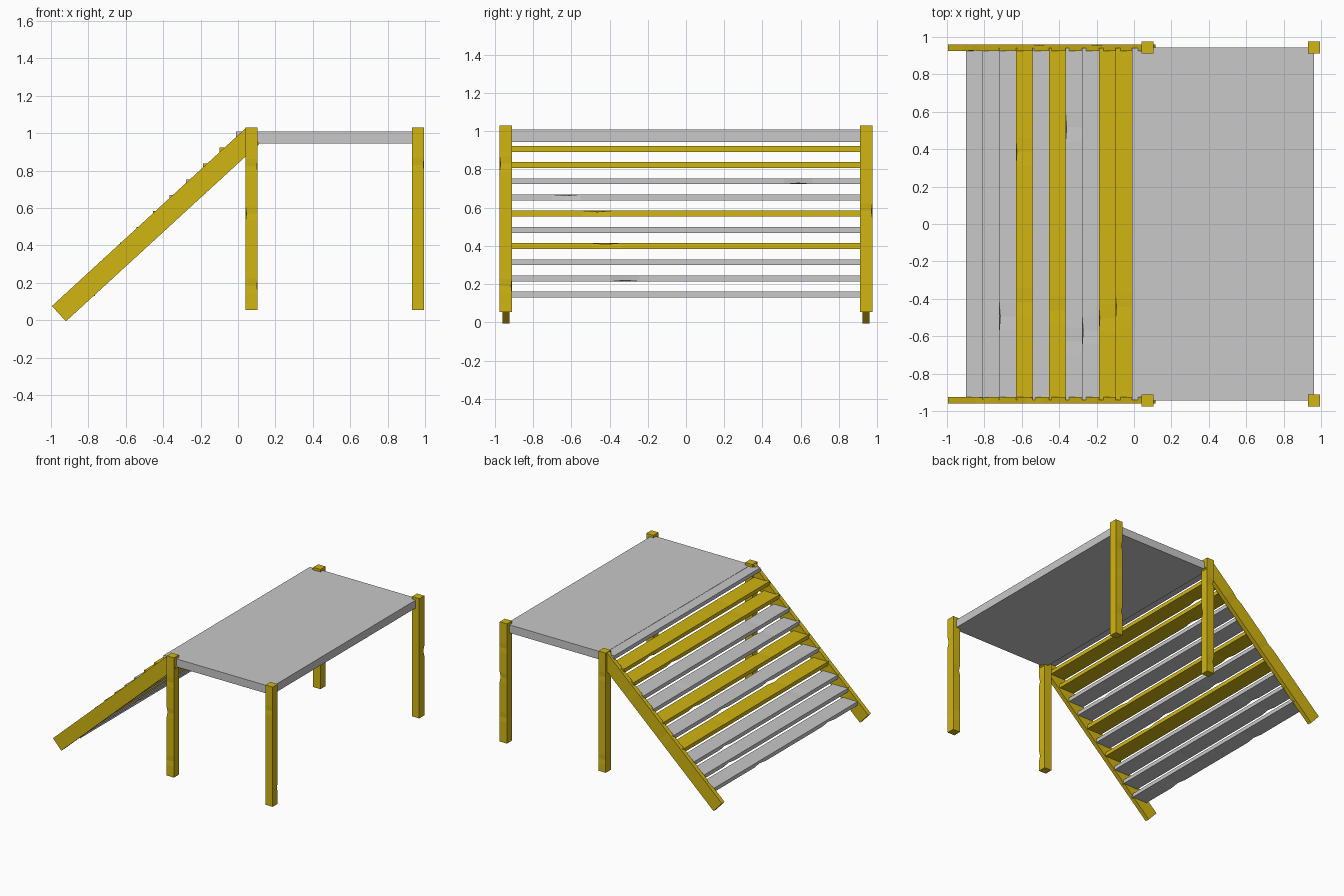
import bpy, bmesh, math, random
from mathutils import Vector, Matrix

if "Cube" in bpy.data.objects:
    bpy.data.objects.remove(bpy.data.objects["Cube"])

random.seed(4)


def material(name, col):
    m = bpy.data.materials.new(name)
    m.diffuse_color = (*col, 1)
    m.use_nodes = True
    m.node_tree.nodes["Principled BSDF"].inputs["Base Color"].default_value = m.diffuse_color
    return m


YELLOW = material("yellow paint", (0.64, 0.46, 0.006))
GREY = material("grey paint", (0.58, 0.58, 0.58))


def beam(name, length, width, height, mat, matrix, nicks=0, depth=0.008):
    """Box along local X, with a few worn nicks chipped into its long edges."""
    bm = bmesh.new()
    stations = [-length / 2, length / 2]
    chips = {}
    for k in range(nicks):
        # each nick gets its own slot along the beam so none overlap
        c = length * ((k + random.uniform(0.3, 0.7)) / nicks - 0.5)
        h = length * 0.04
        stations += [c - h, c, c + h]
        chips[c] = random.randrange(4)
    rings = []
    for x in sorted(stations):
        ring = []
        for i, (sy, sz) in enumerate(((-1, -1), (1, -1), (1, 1), (-1, 1))):
            d = depth if chips.get(x) == i else 0
            ring.append(bm.verts.new((x, sy * (width / 2 - d), sz * (height / 2 - d))))
        rings.append(ring)
    for a, b in zip(rings, rings[1:]):
        for i in range(4):
            j = (i + 1) % 4
            bm.faces.new((a[i], a[j], b[j], b[i]))
    bm.faces.new(rings[0])
    bm.faces.new(rings[-1])
    bmesh.ops.recalc_face_normals(bm, faces=bm.faces)
    me = bpy.data.meshes.new(name)
    bm.to_mesh(me)
    bm.free()
    me.materials.append(mat)
    ob = bpy.data.objects.new(name, me)
    ob.matrix_world = matrix
    bpy.context.collection.objects.link(ob)
    return ob


# Four upright posts
upright = Matrix.Rotation(math.radians(-90), 4, 'Y')
for x, where in ((0.073, "stair"), (0.963, "far")):
    for y, side in ((-0.943, "front"), (0.943, "back")):
        beam(f"{where}_{side}_post", 0.975, 0.065, 0.065, YELLOW,
             Matrix.Translation((x, y, 0.5425)) @ upright, nicks=3, depth=0.005)

# Platform deck
beam("deck", 0.89, 1.886, 0.065, GREY, Matrix.Translation((0.518, 0, 0.9775)))

# Sloping stair stringers, square-cut at both ends
foot, head = Vector((-0.9575, 0, 0.035)), Vector((0.078, 0, 0.985))
run = head - foot
tilt = Matrix.Rotation(-math.atan2(run.z, run.x), 4, 'Y')
for y, side in ((-0.942, "front"), (0.942, "back")):
    mid = (foot + head) / 2
    beam(f"{side}_stringer", run.length, 0.035, 0.111, YELLOW,
         Matrix.Translation((mid.x, y, mid.z)) @ tilt, nicks=3, depth=0.004)

# Stair treads, from the top down, some of them yellow
along_y = Matrix.Rotation(math.radians(90), 4, 'Z')
for i, c in enumerate("GYYGGYGYGGG"):
    left = -0.011 - 0.0887 * i
    top = 1.008 - 0.0848 * i
    beam(f"tread_{i + 1}", 1.88, 0.134, 0.031, YELLOW if c == "Y" else GREY,
         Matrix.Translation((left + 0.067, 0, top - 0.0155)) @ along_y,
         nicks=2 if i else 0, depth=0.006)
